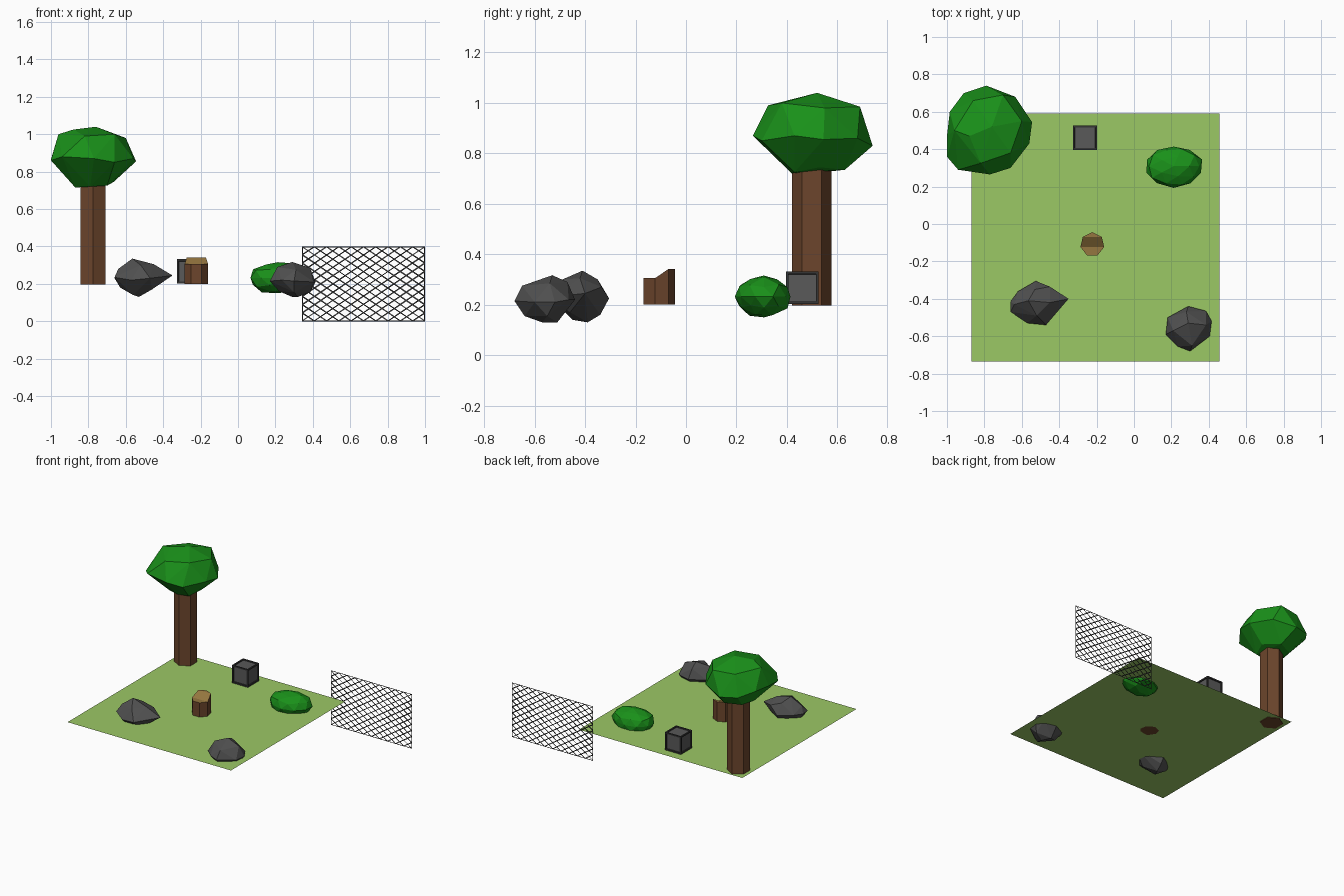
import bpy, bmesh, math, random
from mathutils import Vector, noise

if "Cube" in bpy.data.objects:
    bpy.data.objects.remove(bpy.data.objects["Cube"])

random.seed(4)
COLORS = {"grass": (0.33, 0.58, 0.13), "leaf": (0.01, 0.28, 0.01), "bark": (0.15, 0.06, 0.025),
          "cut_wood": (0.30, 0.18, 0.05), "stone": (0.08, 0.08, 0.08),
          "panel": (0.10, 0.10, 0.10), "frame": (0.035, 0.035, 0.035)}
MATS = {}
for key, c in COLORS.items():
    MATS[key] = bpy.data.materials.new(key)
    MATS[key].diffuse_color = (*c, 1)


def finish(name, bm, *mats):
    me = bpy.data.meshes.new(name)
    bm.to_mesh(me)
    bm.free()
    ob = bpy.data.objects.new(name, me)
    bpy.context.collection.objects.link(ob)
    for m in mats:
        me.materials.append(MATS[m])
    return ob


def hull(name, pts, mat):
    """Faceted lump wrapped around a handful of points."""
    bm = bmesh.new()
    for p in pts:
        bm.verts.new(p)
    res = bmesh.ops.convex_hull(bm, input=bm.verts[:])
    loose = [v for v in bm.verts if not v.link_faces]
    bmesh.ops.delete(bm, geom=loose, context='VERTS')
    bmesh.ops.recalc_face_normals(bm, faces=bm.faces[:])
    return finish(name, bm, mat)


def prism(bm, n, r, cx, cy, z0, z_top):
    """Post with n sides, one corner toward +y; z_top gives each corner's height."""
    xy = [(cx + r * math.cos(math.pi / 2 + math.tau * i / n),
           cy + r * math.sin(math.pi / 2 + math.tau * i / n)) for i in range(n)]
    low = [bm.verts.new((x, y, z0)) for x, y in xy]
    top = [bm.verts.new((x, y, z_top(y - cy))) for x, y in xy]
    bm.faces.new(low[::-1])
    for i in range(n):
        j = (i + 1) % n
        bm.faces.new((low[i], low[j], top[j], top[i]))
    return top


# Ground
bm = bmesh.new()
bm.faces.new([bm.verts.new(p) for p in
              ((-.87, -.735, .2), (.457, -.735, .2), (.457, .59, .2), (-.87, .59, .2))])
finish("ground", bm, "grass")

# Tree trunk
bm = bmesh.new()
bm.faces.new(prism(bm, 6, .078, -.775, .498, .196, lambda dy: .76))
finish("tree_trunk", bm, "bark")

# Tree crown: widest ring, upper ring, lower ring
hull("tree_crown", [
    (-1, .47, .865), (-.985, .6, .87), (-.91, .70, .84), (-.79, .74, .83), (-.635, .68, .86),
    (-.545, .545, .855), (-.56, .43, .87), (-.66, .30, .85), (-.77, .265, .87),
    (-.94, .29, .88), (-1, .36, .86),
    (-.96, .5, 1.0), (-.86, .66, .985), (-.7, .69, .985), (-.6, .55, .98), (-.66, .38, 1.0),
    (-.82, .325, .99), (-.76, .52, 1.04), (-.88, .47, 1.025),
    (-.87, .45, .715), (-.86, .58, .73), (-.75, .63, .735), (-.665, .53, .745),
    (-.7, .43, .725), (-.79, .42, .72)], "leaf")

# Stump with a stepped cut: back corners stand higher
bm = bmesh.new()
t = prism(bm, 7, .065, -.223, -.109, .2, lambda dy: .342 if dy > 0 else .305)
for ids in ((6, 0, 1), (1, 2, 5, 6), (2, 3, 4, 5)):
    bm.faces.new([t[i] for i in ids]).material_index = 1
finish("stump", bm, "bark", "cut_wood")

# Rocks, partly sunk through the ground
hull("rock_left", [
    (-.66, -.415, .23), (-.62, -.36, .23), (-.525, -.305, .225), (-.45, -.335, .27),
    (-.35, -.40, .245), (-.47, -.54, .23), (-.57, -.53, .22), (-.66, -.47, .235),
    (-.64, -.43, .28), (-.565, -.41, .335), (-.53, -.35, .30), (-.45, -.42, .305),
    (-.52, -.49, .30), (-.53, -.39, .13), (-.56, -.45, .14), (-.63, -.42, .18),
    (-.52, -.34, .16), (-.46, -.46, .17)], "stone")
hull("rock_right", [
    (.17, -.59, .215), (.18, -.50, .22), (.29, -.44, .22), (.385, -.465, .22), (.415, -.52, .21),
    (.405, -.60, .21), (.30, -.68, .215), (.235, -.655, .22),
    (.21, -.57, .29), (.29, -.53, .317), (.385, -.54, .285), (.31, -.65, .275), (.28, -.47, .29),
    (.32, -.57, .13), (.29, -.51, .13), (.385, -.55, .155), (.22, -.56, .16), (.30, -.64, .155)],
    "stone")

# Bush: lumpy faceted ball
bm = bmesh.new()
bmesh.ops.create_icosphere(bm, subdivisions=2, radius=1)
for v in bm.verts:
    d = v.co.normalized()
    k = .99 + .14 * noise.noise(d * 2.1) + random.uniform(-.05, .05)
    v.co = Vector((.212 + .153 * d.x * k, .309 + .112 * d.y * k, .232 + .086 * d.z * k))
finish("bush", bm, "leaf")

# Crate with sunken panels
bm = bmesh.new()
bmesh.ops.create_cube(bm, size=.13)
bmesh.ops.translate(bm, verts=bm.verts[:], vec=(-.262, .461, .267))
panels = bm.faces[:]
bmesh.ops.inset_individual(bm, faces=panels, thickness=.014)
bmesh.ops.inset_individual(bm, faces=panels, thickness=.002, depth=-.007)
for f in panels:
    f.material_index = 1
finish("crate", bm, "frame", "panel")

# Chain-link fence: flat crossing strips clipped to a thin border
X0, X1, H, Y, W = .342, 1.0, .4, .588, .0045
COLS, ROWS = 10, 9
bm = bmesh.new()


def strip(a, b):
    a, b = Vector(a), Vector(b)
    d = (b - a).normalized()
    n = Vector((-d.y, d.x)) * W
    bm.faces.new([bm.verts.new((min(max(p.x, X0), X1), Y, min(max(p.y, 0), H)))
                  for p in (a - n, b - n, b + n, a + n)])


step = H / ROWS
rise = COLS * step
for k in range(-COLS + 1, ROWS):
    z0 = k * step
    s = max(0, -z0 / rise)
    e = min(1, (H - z0) / rise)
    za, zb = z0 + s * rise, z0 + e * rise
    xa, xb = X0 + s * (X1 - X0), X0 + e * (X1 - X0)
    strip((xa, za), (xb, zb))
    strip((X0 + X1 - xa, za), (X0 + X1 - xb, zb))
for a, b in (((X0, 0), (X1, 0)), ((X1, 0), (X1, H)), ((X1, H), (X0, H)), ((X0, H), (X0, 0))):
    strip(a, b)
finish("fence", bm, "frame")

for m in bpy.data.materials:
    if m.users and not m.is_grease_pencil:
        m.use_nodes = True
        m.node_tree.nodes["Principled BSDF"].inputs["Base Color"].default_value = m.diffuse_color
